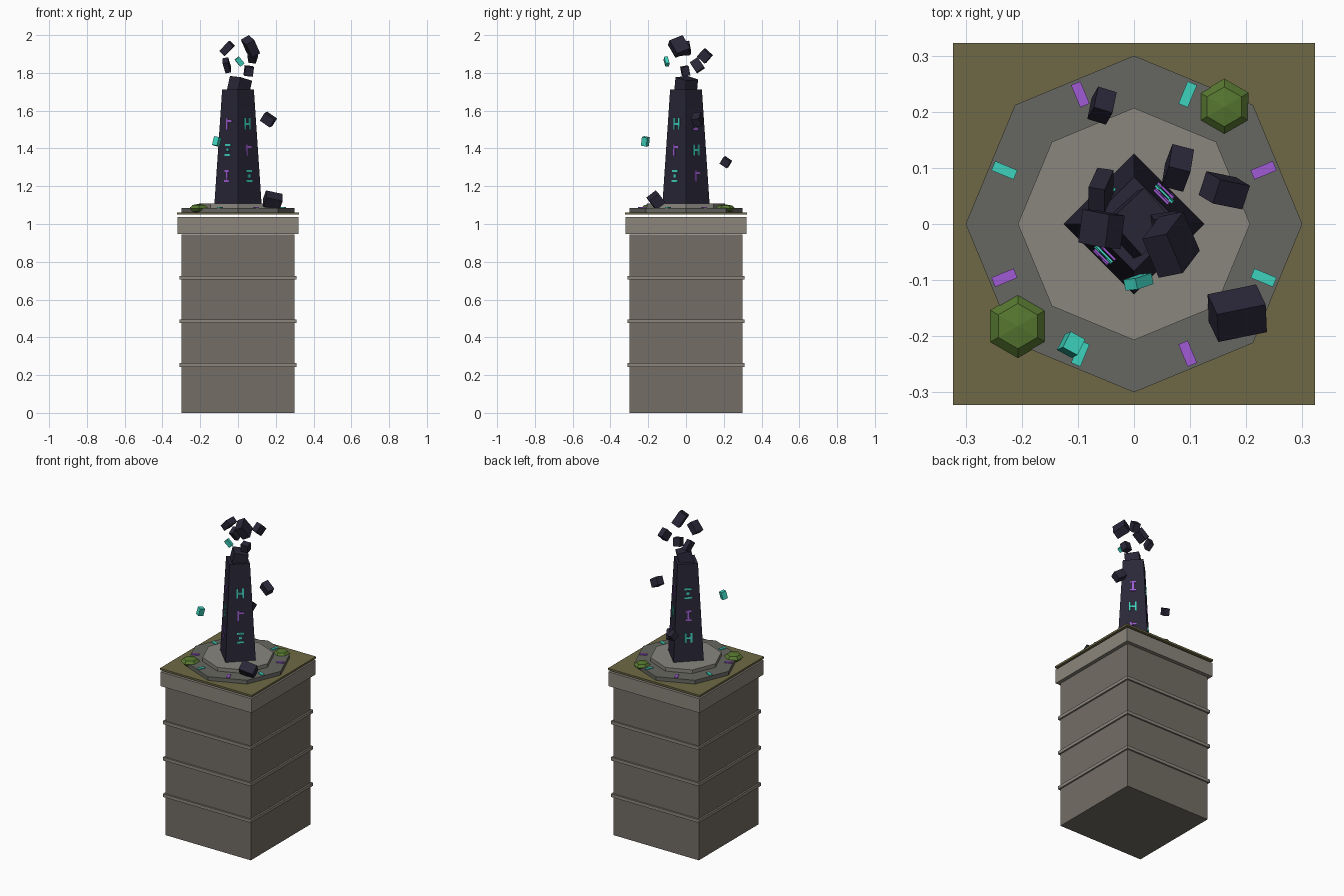
import bpy, bmesh
from math import pi, cos, sin, atan2, sqrt
from mathutils import Matrix, Vector, Euler

if "Cube" in bpy.data.objects:
    bpy.data.objects.remove(bpy.data.objects["Cube"])


def mat(name, r, g, b):
    m = bpy.data.materials.new(name)
    m.diffuse_color = (r ** 2.2, g ** 2.2, b ** 2.2, 1)
    m.use_nodes = True
    m.node_tree.nodes["Principled BSDF"].inputs["Base Color"].default_value = m.diffuse_color
    return m


STONE = mat("stone", .45, .43, .40)
TRIM = mat("trim", .54, .52, .48)
GRASS = mat("grass", .43, .41, .28)
SLAB = mat("slab", .40, .40, .38)
STEP = mat("step", .53, .52, .49)
DARK = mat("dark_stone", .18, .17, .23)
TEAL = mat("teal_glow", .25, .82, .74)
PURPLE = mat("purple_glow", .62, .36, .83)
BUSH = mat("bush", .34, .46, .20)


def finish(name, bm, material):
    bmesh.ops.recalc_face_normals(bm, faces=bm.faces)
    me = bpy.data.meshes.new(name)
    bm.to_mesh(me)
    bm.free()
    me.materials.append(material)
    ob = bpy.data.objects.new(name, me)
    bpy.context.collection.objects.link(ob)
    return ob


def add_box(bm, size, matrix):
    bmesh.ops.create_cube(bm, size=1, matrix=matrix @ Matrix.Diagonal((*size, 1)))


def box(name, material, centre, size, rot=(0, 0, 0)):
    bm = bmesh.new()
    add_box(bm, size, Matrix.Translation(centre) @ Euler(rot).to_matrix().to_4x4())
    return finish(name, bm, material)


def stack(name, material, sides, rings, xy=(0, 0), turn=0.0):
    """Flat-sided solid from (radius, z) rings; radius 0 makes a point."""
    bm = bmesh.new()
    loops = []
    for r, z in rings:
        n = sides if r else 1
        loops.append([bm.verts.new((xy[0] + r * cos(turn + 2 * pi * i / sides),
                                    xy[1] + r * sin(turn + 2 * pi * i / sides), z))
                      for i in range(n)])
    for a, b in zip(loops, loops[1:]):
        for i in range(sides):
            j = (i + 1) % sides
            quad = [a[i % len(a)], a[j % len(a)], b[j % len(b)], b[i % len(b)]]
            bm.faces.new(list(dict.fromkeys(quad)))
    for l in (loops[0], loops[-1]):
        if len(l) > 2:
            bm.faces.new(l)
    return finish(name, bm, material)


# Pedestal with bands, cap and grass plate
box("pedestal", STONE, (0, 0, .4725), (.6, .6, .945))
for i, z in enumerate((.253, .485, .715)):
    box(f"pedestal_band_{i}", TRIM, (0, 0, z), (.62, .62, .02))
box("pedestal_cap", TRIM, (0, 0, .9925), (.64, .64, .09))
box("grass_plate", GRASS, (0, 0, 1.055), (.645, .645, .012))

# Octagonal steps and obelisk
stack("lower_step", SLAB, 8, [(.30, 1.06), (.30, 1.085)])
stack("upper_step", STEP, 8, [(.207, 1.084), (.207, 1.108)])
R0, R1, Z0, Z1 = .125, .084, 1.105, 1.712
stack("obelisk", DARK, 4, [(R0, Z0), (R1, Z1)])

# Glowing inlays around the lower step
for i in range(8):
    a = pi / 8 + i * pi / 4
    box(f"step_inlay_{i}", TEAL if i % 2 else PURPLE,
        (.25 * cos(a), .25 * sin(a), 1.086), (.043, .018, .008), (0, 0, a))

# Rune marks: bars as (u, v, width, height) on the face plane
T = .010
MARKS = [
    (TEAL, [(-.017, 0, T, .06), (.017, 0, T, .06), (0, 0, .034, T)]),
    (PURPLE, [(-.012, 0, T, .06), (.006, .016, .032, T)]),
    (TEAL, [(0, .027, .042, T), (0, -.027, .042, T), (0, 0, .018, .014)]),
    (PURPLE, [(0, .027, .036, T), (0, -.027, .036, T), (0, 0, T, .054)]),
]
tilt = atan2((R0 - R1) / sqrt(2), Z1 - Z0)
for face in range(4):
    a = -pi / 4 - face * pi / 2
    n, right = Vector((cos(a), sin(a), 0)), Vector((-sin(a), cos(a), 0))
    up = Vector((-n.x * sin(tilt), -n.y * sin(tilt), cos(tilt)))
    out = right.cross(up)
    for row in range(3):
        z = 1.53 - .138 * row
        r = (R0 + (R1 - R0) * (z - Z0) / (Z1 - Z0)) / sqrt(2)
        frame = Matrix((right, up, out)).transposed().to_4x4()
        frame.translation = n * r + Vector((0, 0, z))
        colour, bars = MARKS[(face + row) % 4]
        bm = bmesh.new()
        for u, v, w, h in bars:
            add_box(bm, (w, h, .008), frame @ Matrix.Translation((u, v, 0)))
        finish(f"rune_mark_{face}_{row}", bm, colour)

# Broken tip, floating rubble and fallen block
CHUNKS = [
    ("broken_tip", DARK, (.006, 0, 1.725), (.085, .085, .095), (.08, .22, .75)),
    ("floating_chunk_a", DARK, (.066, -.037, 1.94), (.05, .08, .085), (.4, -.5, .2)),
    ("floating_chunk_b", DARK, (-.058, -.009, 1.93), (.07, .06, .038), (.1, -.8, -.2)),
    ("floating_chunk_c", DARK, (-.059, .06, 1.84), (.03, .05, .065), (.6, -.2, -.15)),
    ("floating_chunk_d", DARK, (.078, .1, 1.89), (.04, .055, .055), (-.75, .1, -.25)),
    ("floating_chunk_e", DARK, (.057, -.004, 1.81), (.045, .04, .05), (.2, .1, .15)),
    ("floating_chunk_f", DARK, (.161, .06, 1.553), (.065, .045, .05), (.2, .6, -.2)),
    ("floating_chunk_g", DARK, (-.057, .211, 1.327), (.035, .045, .042), (-.6, .15, -.3)),
    ("fallen_block", DARK, (.184, -.159, 1.126), (.09, .062, .062), (-.9, .2, .2)),
    ("glowing_shard_a", TEAL, (.008, -.103, 1.86), (.028, .02, .046), (.15, -.7, .1)),
    ("glowing_shard_b", TEAL, (-.112, -.215, 1.437), (.03, .032, .047), (-.2, .15, -.5)),
]
for c in CHUNKS:
    box(*c)

# Low bushes
for i, (x, y, r) in enumerate(((.161, .209, .05), (-.207, -.182, .057))):
    h, k = r * .42, sqrt(.5)
    stack(f"bush_{i}", BUSH, 6, [(0, 1.083 - h), (r * k, 1.083 - h * k), (r, 1.083),
                                 (r * k, 1.083 + h * k), (0, 1.083 + h)], (x, y), pi / 2)
